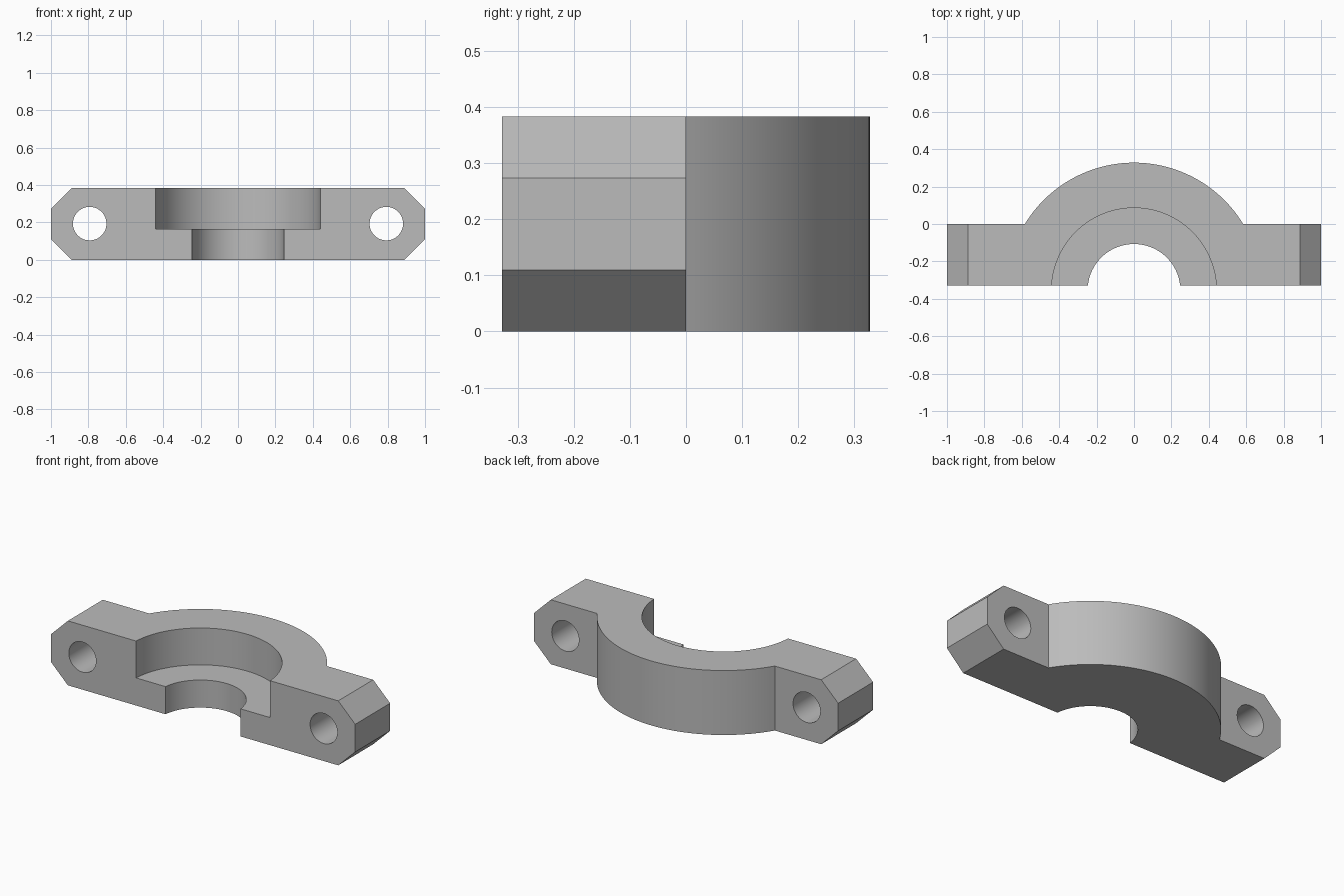
import bpy, bmesh, math
from mathutils import Vector, Matrix

cube = bpy.data.objects.get("Cube")
if cube:
    bpy.data.objects.remove(cube, do_unlink=True)

HEIGHT, FRONT, BACK = 0.383, -0.328, 0.328
AXIS_Y = -0.355             # shared axis of the collar and both bores
OUTER_R = BACK - AXIS_Y

grey = bpy.data.materials.new("plain grey")
grey.use_nodes = True
colour = (0.5, 0.5, 0.5, 1)
grey.diffuse_color = colour
grey.node_tree.nodes["Principled BSDF"].inputs["Base Color"].default_value = colour


def add_object(name, bm):
    bmesh.ops.recalc_face_normals(bm, faces=bm.faces)
    mesh = bpy.data.meshes.new(name)
    bm.to_mesh(mesh)
    bm.free()
    mesh.materials.append(grey)
    obj = bpy.data.objects.new(name, mesh)
    bpy.context.collection.objects.link(obj)
    return obj


def cylinder_cutter(name, radius, length, centre, turn=0.0):
    bm = bmesh.new()
    matrix = Matrix.Translation(centre) @ Matrix.Rotation(turn, 4, 'X')
    bmesh.ops.create_cone(bm, cap_ends=True, segments=96, radius1=radius,
                          radius2=radius, depth=length, matrix=matrix)
    obj = add_object(name, bm)
    obj.hide_render = True
    return obj


# Clamp plan: straight ears with the collar arc bulging at the back
start = math.asin(-AXIS_Y / OUTER_R)
steps = 64
outline = [(-1, 0), (-1, FRONT), (1, FRONT), (1, 0)]
for i in range(steps + 1):
    a = start + (math.pi - 2 * start) * i / steps
    outline.append((OUTER_R * math.cos(a), AXIS_Y + OUTER_R * math.sin(a)))
bm = bmesh.new()
plan = bm.faces.new([bm.verts.new((x, y, 0)) for x, y in outline])
raised = bmesh.ops.extrude_face_region(bm, geom=[plan])["geom"]
bmesh.ops.translate(bm, vec=(0, 0, HEIGHT),
                    verts=[v for v in raised if isinstance(v, bmesh.types.BMVert)])

# Chamfers on the ear ends, top and bottom
for side in (-1, 1):
    for up in (-1, 1):
        point = Vector((side, 0, HEIGHT / 2 + up * 0.082))
        bmesh.ops.bisect_plane(bm, geom=bm.verts[:] + bm.edges[:] + bm.faces[:],
                               plane_co=point, plane_no=(side * 0.1095, 0, up * 0.1115),
                               clear_outer=True)
        bmesh.ops.holes_fill(bm, edges=[e for e in bm.edges if e.is_boundary])
clamp = add_object("clamp_half", bm)

# Stepped bore and bolt holes
cutters = [
    cylinder_cutter("narrow_bore_cutter", 0.248, 1, (0, AXIS_Y, 0.2)),
    cylinder_cutter("wide_bore_cutter", 0.441, 1, (0, AXIS_Y, 0.664)),
]
for side, label in ((1, "left"), (-1, "right")):
    cutters.append(cylinder_cutter(label + "_bolt_hole_cutter", 0.0895, 1,
                                   (side * 0.793, -0.1, HEIGHT / 2 + 0.002), math.pi / 2))

bpy.ops.object.select_all(action='DESELECT')
clamp.select_set(True)
bpy.context.view_layer.objects.active = clamp
for cutter in cutters:
    mod = clamp.modifiers.new(cutter.name, 'BOOLEAN')
    mod.operation, mod.solver, mod.object = 'DIFFERENCE', 'EXACT', cutter
    bpy.ops.object.modifier_apply(modifier=mod.name)
    bpy.data.objects.remove(cutter, do_unlink=True)

bpy.ops.object.shade_smooth_by_angle(angle=math.radians(30))
